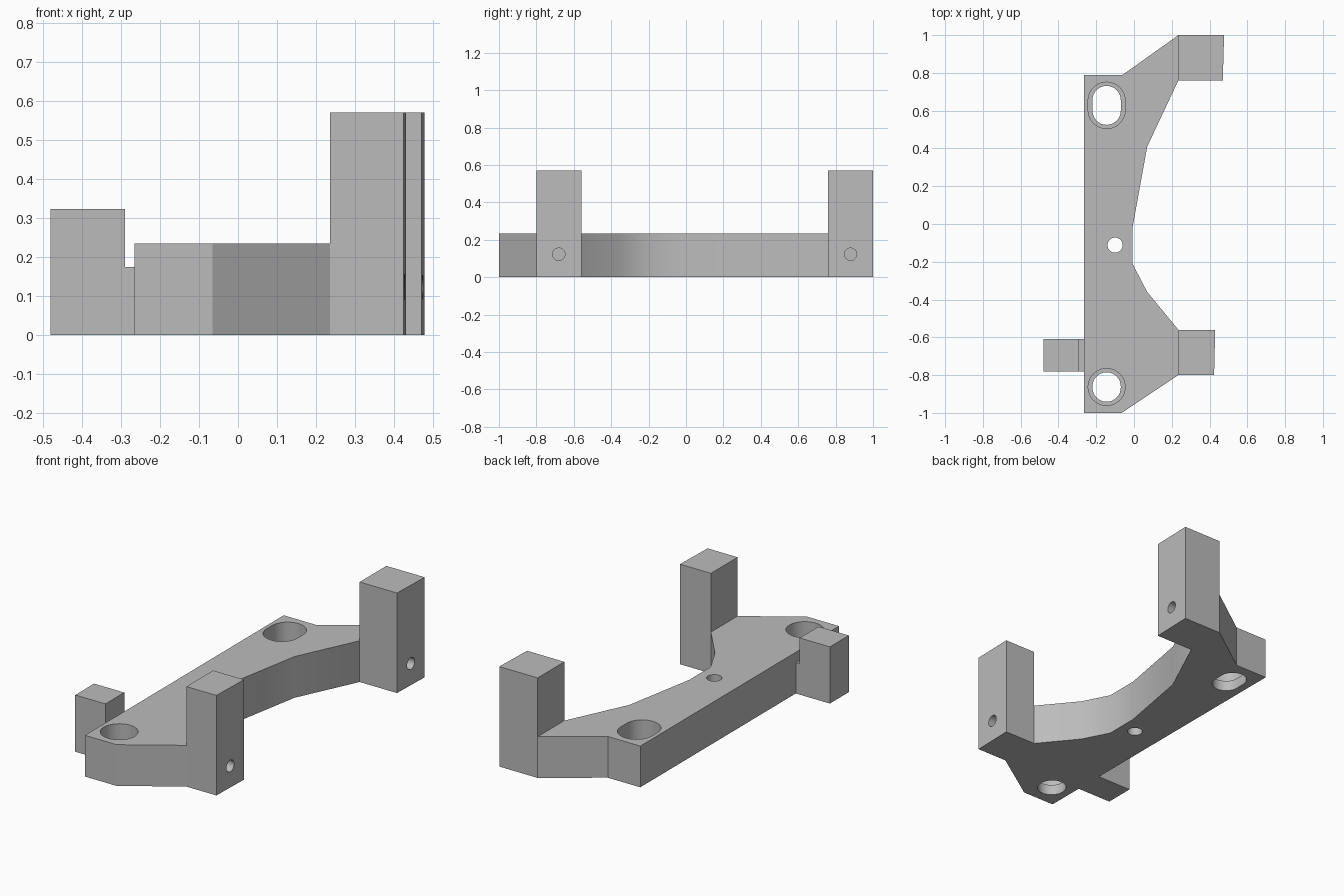
import bpy, bmesh
from math import pi, cos, sin, radians
from mathutils import Matrix

cube = bpy.data.objects.get("Cube")
if cube:
    bpy.data.objects.remove(cube, do_unlink=True)

grey = bpy.data.materials.new("plain grey")
grey.use_nodes = True
COLOUR = (0.5, 0.5, 0.5, 1)
grey.diffuse_color = COLOUR
grey.node_tree.nodes["Principled BSDF"].inputs["Base Color"].default_value = COLOUR


def prism(name, outline, z0, z1, matrix=Matrix()):
    """Extrude a flat outline from z0 to z1."""
    bm = bmesh.new()
    face = bm.faces.new([bm.verts.new((x, y, z0)) for x, y in outline])
    top = bmesh.ops.extrude_face_region(bm, geom=[face])["geom"]
    bmesh.ops.translate(bm, vec=(0, 0, z1 - z0),
                        verts=[v for v in top if isinstance(v, bmesh.types.BMVert)])
    bmesh.ops.transform(bm, matrix=matrix, verts=bm.verts)
    bmesh.ops.recalc_face_normals(bm, faces=bm.faces)
    mesh = bpy.data.meshes.new(name)
    bm.to_mesh(mesh)
    bm.free()
    mesh.materials.append(grey)
    obj = bpy.data.objects.new(name, mesh)
    bpy.context.collection.objects.link(obj)
    return obj


def slot(cx, cy, r, stretch=0, n=32):
    """Round outline, lengthened along y by stretch at each end."""
    half = n // 2
    return [(cx + r * cos(pi * i / half + side * pi),
             cy + r * sin(pi * i / half + side * pi) + (stretch if side == 0 else -stretch))
            for side in (0, 1) for i in range(half + (1 if stretch else 0))]


def activate(obj):
    bpy.ops.object.select_all(action='DESELECT')
    obj.select_set(True)
    bpy.context.view_layer.objects.active = obj


def cut(obj, cutter):
    mod = obj.modifiers.new("hole", 'BOOLEAN')
    mod.operation, mod.solver, mod.object = 'DIFFERENCE', 'EXACT', cutter
    activate(obj)
    bpy.ops.object.modifier_apply(modifier=mod.name)
    bpy.data.objects.remove(cutter, do_unlink=True)


# Base plate with a hollowed inner side
plate_top = 0.235
plate = prism("base_plate", [
    (-0.265, 0.79), (-0.06, 0.79), (0.235, 1.0), (0.235, 0.76), (0.07, 0.41),
    (-0.008, -0.02), (-0.008, -0.21), (0.07, -0.36), (0.235, -0.56),
    (0.235, -0.8), (-0.065, -1.0), (-0.265, -1.0)], 0, plate_top)

# Stepped mounting holes: wide above a thin ledge, narrow below
ledge = 0.06
for cy, wide_stretch, narrow_stretch in ((0.628, 0.025, 0.028), (-0.863, 0, 0.003)):
    cut(plate, prism("wide_cutter", slot(-0.145, cy, 0.098, wide_stretch), ledge, 0.4))
    cut(plate, prism("narrow_cutter", slot(-0.145, cy, 0.075, narrow_stretch), -0.1, 0.3))
cut(plate, prism("pin_cutter", slot(-0.1, -0.112, 0.04), -0.1, 0.4))

# Tall posts, each with a blind hole in its outer face
along_x = Matrix.Rotation(radians(90), 4, 'Y')
posts = []
for name, y0, y1, x_front, x_back in (("front_post", -0.8, -0.56, 0.424, 0.43),
                                      ("back_post", 0.76, 1.0, 0.47, 0.477)):
    post = prism(name, [(0.235, y0), (x_front, y0), (x_back, y1), (0.235, y1)], 0, 0.57)
    place = Matrix.Translation((0, (y0 + y1) / 2, 0.123)) @ along_x
    cut(post, prism("screw_cutter", slot(0, 0, 0.033), x_front - 0.16, 0.6, place))
    posts.append(post)

# Side block and the low bridge that joins it to the plate
def box(name, x0, x1, y0, y1, height):
    return prism(name, [(x0, y0), (x1, y0), (x1, y1), (x0, y1)], 0, height)

block = box("side_block", -0.48, -0.29, -0.78, -0.61, 0.323)
bridge = box("side_bridge", -0.29, -0.265, -0.78, -0.61, 0.175)

for obj in [plate, block, bridge] + posts:
    activate(obj)
    bpy.ops.object.shade_smooth_by_angle(angle=radians(30))
